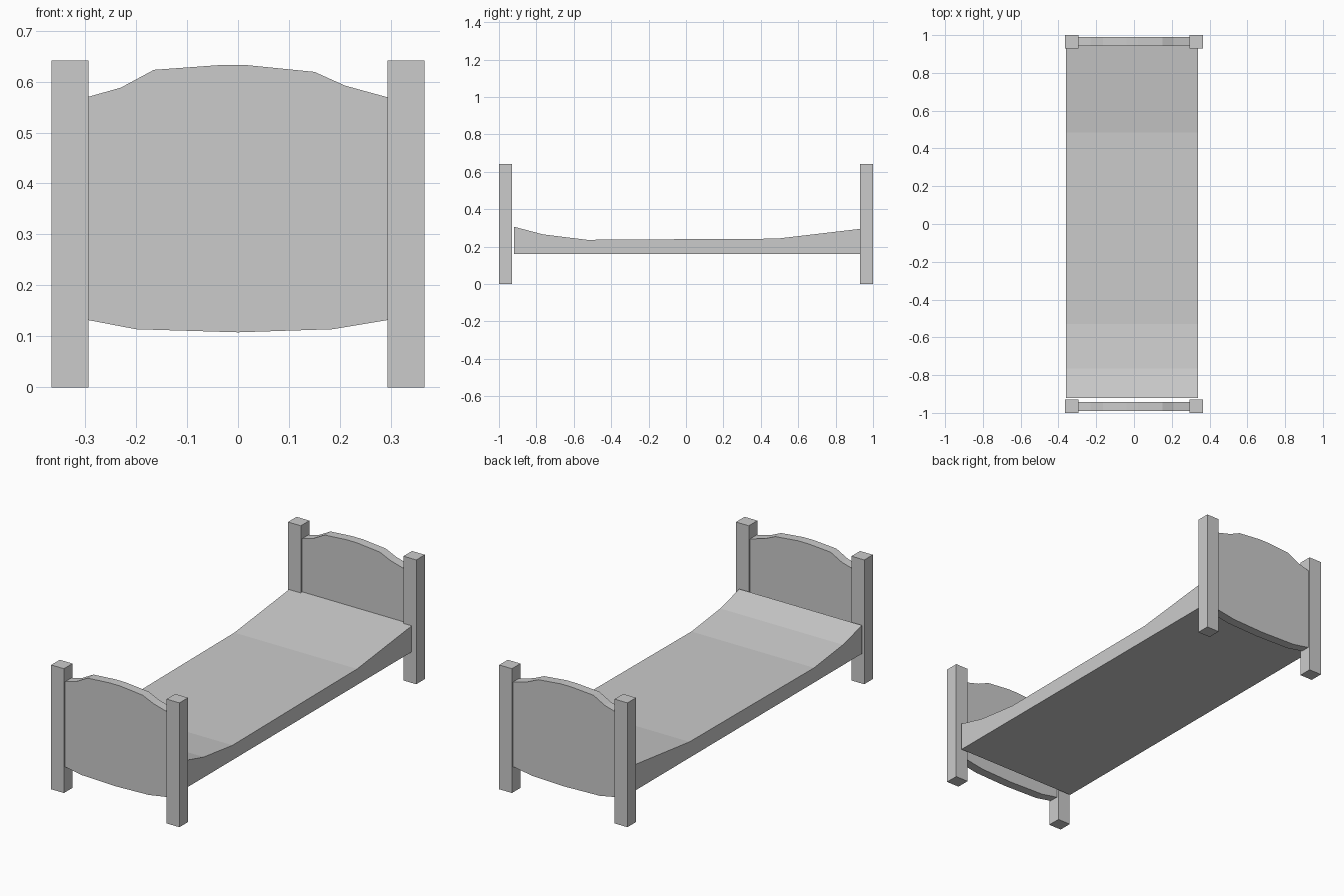
import bpy
import bmesh

cube = bpy.data.objects.get("Cube")
if cube:
    bpy.data.objects.remove(cube, do_unlink=True)

grey = bpy.data.materials.new("light grey")
grey.use_nodes = True
colour = (0.6, 0.6, 0.6, 1)
grey.diffuse_color = colour
grey.node_tree.nodes["Principled BSDF"].inputs["Base Color"].default_value = colour


def extrude_outline(name, points, offset):
    """Extrude a closed outline of 3D points into a flat-shaded solid."""
    bm = bmesh.new()
    face = bm.faces.new([bm.verts.new(p) for p in points])
    result = bmesh.ops.extrude_face_region(bm, geom=[face], use_keep_orig=True)
    moved = [v for v in result["geom"] if isinstance(v, bmesh.types.BMVert)]
    bmesh.ops.translate(bm, verts=moved, vec=offset)
    bmesh.ops.recalc_face_normals(bm, faces=bm.faces)
    mesh = bpy.data.meshes.new(name)
    bm.to_mesh(mesh)
    bm.free()
    mesh.materials.append(grey)
    obj = bpy.data.objects.new(name, mesh)
    bpy.context.collection.objects.link(obj)
    return obj


# Square corner posts
POST = 0.073
for end, y in (("front", -1.0), ("back", 1.0 - 0.07)):
    for side, x in (("right", -0.366), ("left", 0.366 - POST)):
        outline = [(x, y, 0), (x + POST, y, 0),
                   (x + POST, y + 0.07, 0), (x, y + 0.07, 0)]
        extrude_outline(f"{end}_{side}_post", outline, (0, 0, 0.641))

# Arched end boards
board_top = [(-0.294, 0.57), (-0.23, 0.588), (-0.165, 0.623), (-0.04, 0.632),
             (0.02, 0.632), (0.15, 0.619), (0.21, 0.592), (0.294, 0.569)]
board_bottom = [(0.294, 0.132), (0.185, 0.114), (0.0, 0.108),
                (-0.2, 0.114), (-0.294, 0.132)]
for name, y in (("footboard", -0.99), ("headboard", 0.942)):
    outline = [(x, y, z) for x, z in board_top + board_bottom]
    extrude_outline(name, outline, (0, 0.048, 0))

# Sagging mattress base with raised ends
mattress = [(-0.92, 0.16), (0.944, 0.16), (0.944, 0.296), (0.485, 0.242),
            (0.1, 0.24), (-0.53, 0.236), (-0.765, 0.265), (-0.92, 0.306)]
extrude_outline("mattress", [(-0.36, y, z) for y, z in mattress], (0.7, 0, 0))
